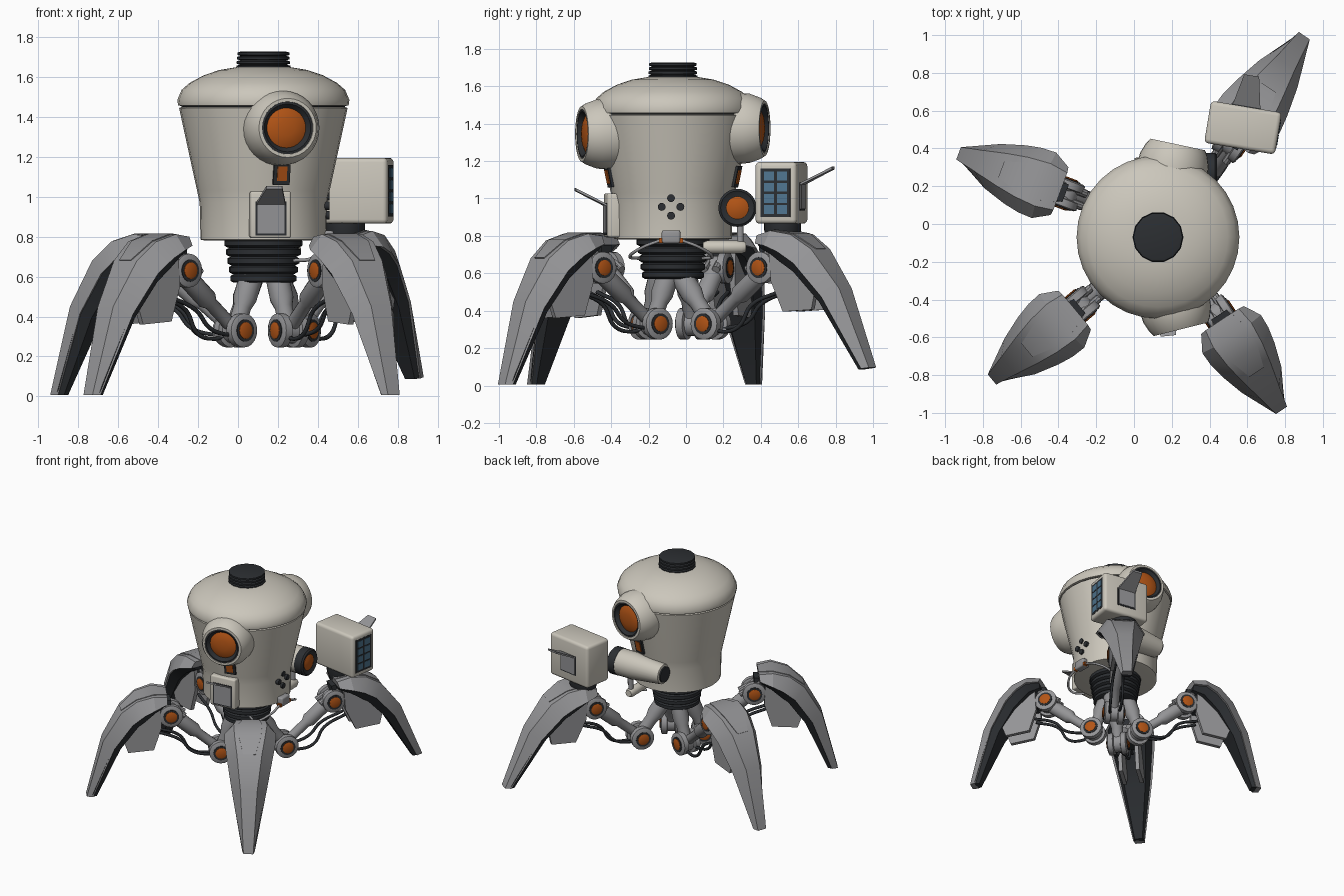
import bpy, bmesh
from math import radians, sin, cos, pi
from mathutils import Matrix, Vector

if "Cube" in bpy.data.objects:
    bpy.data.objects.remove(bpy.data.objects["Cube"])

T = Matrix.Translation
R = lambda deg, ax='Z': Matrix.Rotation(radians(deg), 4, ax)


def paint(name, rgb):
    m = bpy.data.materials.new(name)
    m.diffuse_color = (*rgb, 1)
    m.use_nodes = True
    m.node_tree.nodes["Principled BSDF"].inputs["Base Color"].default_value = m.diffuse_color
    return m


CREAM = paint("cream", (0.6, 0.57, 0.5))
GREY = paint("grey", (0.3, 0.3, 0.31))
BLACK = paint("black", (0.025, 0.028, 0.032))
ORANGE = paint("orange", (0.45, 0.09, 0.008))
BLUE = paint("blue", (0.08, 0.18, 0.28))


def finish(name, bm, mat=None, M=Matrix(), angle=35):
    bmesh.ops.recalc_face_normals(bm, faces=bm.faces)
    me = bpy.data.meshes.new(name)
    bm.to_mesh(me)
    bm.free()
    me.transform(M)
    me.shade_smooth()
    me.set_sharp_from_angle(angle=radians(angle))
    me.materials.append(mat or GREY)
    ob = bpy.data.objects.new(name, me)
    bpy.context.collection.objects.link(ob)
    return ob


def loft(name, rings, mat=None, M=Matrix(), angle=35):
    bm = bmesh.new()
    vs = [[bm.verts.new(p) for p in ring] for ring in rings]
    n = len(vs[0])
    for a, b in zip(vs, vs[1:]):
        for i in range(n):
            j = (i + 1) % n
            bm.faces.new((a[i], a[j], b[j], b[i]))
    bm.faces.new(vs[0][::-1])
    bm.faces.new(vs[-1])
    return finish(name, bm, mat, M, angle)


def lathe(name, profile, mat=None, M=Matrix(), n=32, angle=35):
    # profile of (radius, height) points, capped at both ends
    rings = [[(r * cos(2 * pi * i / n), r * sin(2 * pi * i / n), h) for i in range(n)] for r, h in profile]
    return loft(name, rings, mat, M, angle)


def box(name, size, mat=None, M=Matrix(), bevel=0.0):
    bm = bmesh.new()
    bmesh.ops.create_cube(bm, size=1, matrix=Matrix.Diagonal((*size, 1)))
    if bevel:
        bmesh.ops.bevel(bm, geom=bm.edges[:], offset=bevel, segments=3, profile=0.5, affect='EDGES')
    return finish(name, bm, mat, M)


def tube(name, pts, rad, mat=None, M=Matrix()):
    cu = bpy.data.curves.new(name, 'CURVE')
    cu.dimensions = '3D'
    cu.bevel_depth = rad
    cu.bevel_resolution = 1
    cu.resolution_u = 6
    cu.use_fill_caps = True
    sp = cu.splines.new('BEZIER')
    sp.bezier_points.add(len(pts) - 1)
    for bp, p in zip(sp.bezier_points, pts):
        bp.co = M @ Vector(p)
        bp.handle_left_type = bp.handle_right_type = 'AUTO'
    cu.materials.append(mat or GREY)
    bpy.context.collection.objects.link(bpy.data.objects.new(name, cu))


def rod(name, a, b, profile, mat=None, M=Matrix(), n=16):
    # lathe whose heights are fractions of the way from a to b
    a, b = Vector(a), Vector(b)
    d = b - a
    Q = M @ T(a) @ d.to_track_quat('Z', 'Y').to_matrix().to_4x4()
    return lathe(name, [(r, h * d.length) for r, h in profile], mat, Q, n)


def ribs(z0, z1, r0, r1, count):
    out = []
    s = (z1 - z0) / count
    for i in range(count):
        r, h = r0 + (r1 - r0) * i / (count - 1), z0 + s * i
        out += [(r - 0.015, h), (r, h + s * 0.2), (r, h + s * 0.75), (r - 0.015, h + s * 0.95)]
    return out


# Body, lid, cap and neck
C = T((0.127, -0.07, 0))
lathe("body_shell", [(0.29, 0.78), (0.315, 0.785), (0.319, 0.97), (0.332, 1.03), (0.419, 1.43), (0.422, 1.445),
                     (0.40, 1.452)], CREAM, C)
lathe("lid_seam", [(0.41, 1.43), (0.41, 1.48)], BLACK, C)
lathe("body_lid", [(0.41, 1.455), (0.427, 1.457), (0.431, 1.485), (0.41, 1.535), (0.37, 1.57), (0.30, 1.608),
                   (0.22, 1.635), (0.13, 1.65)], CREAM, C)
lathe("top_cap", ribs(1.64, 1.728, 0.135, 0.13, 4), BLACK, C, 14)
lathe("neck", ribs(0.57, 0.79, 0.165, 0.195, 5), BLACK, C, 24)


def awning(name, M):
    # tapered flap leaning outwards along local +x
    loft(name, [[(0, -0.075, 0), (0, -0.075, 0.012), (0, 0.075, 0.012), (0, 0.075, 0)],
                [(0.17, -0.04, 0.085), (0.17, -0.04, 0.1), (0.17, 0.04, 0.1), (0.17, 0.04, 0.085)]], None, M)


# Eyes front and back with a status strip below each
for side, heading, z in (("front", -76, 1.345), ("back", 78, 1.375)):
    H = C @ R(heading)
    E = H @ T((0, 0, z)) @ R(90, 'Y')
    lathe(side + "_eye_housing", [(0.185, 0.2), (0.19, 0.36), (0.185, 0.42), (0.165, 0.475), (0.148, 0.502),
                                  (0.132, 0.502), (0.125, 0.47)], CREAM, E)
    lathe(side + "_eye_ring", [(0.133, 0.44), (0.133, 0.497), (0.12, 0.499), (0.1, 0.475)], BLACK, E)
    lathe(side + "_eye_lens", [(0.1, 0.45), (0.1, 0.475), (0.075, 0.487), (0.04, 0.493), (0.01, 0.495)], ORANGE, E)
    S = H @ R(-3 if side == "back" else 1) @ T((0.342, 0, 1.12)) @ R(12, 'Y')
    box(side + "_strip_frame", (0.04, 0.085, 0.115), BLACK, S)
    box(side + "_strip_light", (0.05, 0.05, 0.075), ORANGE, S)

# Front hatch with flap
F = C @ R(-84)
box("front_hatch", (0.10, 0.205, 0.235), CREAM, F @ T((0.312, 0, 0.91)), 0.012)
box("front_hatch_frame", (0.02, 0.155, 0.17), BLACK, F @ T((0.354, 0, 0.89)))
box("front_hatch_window", (0.02, 0.135, 0.15), None, F @ T((0.358, 0, 0.89)))
awning("front_hatch_flap", F @ T((0.355, 0, 0.955)))

# Four vent holes on the right side
for dy, dz in ((0.05, 0), (-0.05, 0), (0, 0.047), (0, -0.047)):
    lathe("vent_hole", [(0.021, 0.27), (0.021, 0.332)], BLACK, C @ T((0, dy - 0.01, 0.955 + dz)) @ R(90, 'Y'), 16)

# Wire bracket on the lower right side
box("wire_bracket", (0.06, 0.10, 0.07), None, T((0.45, -0.08, 0.795)), 0.012)
for s in (-1, 1):
    box("bracket_light", (0.03, 0.02, 0.025), ORANGE, T((0.46, -0.08 + s * 0.055, 0.775)))
    tube("bracket_wire", [(0.46, -0.08 + s * 0.06, 0.775), (0.45, -0.08 + s * 0.15, 0.74),
                          (0.37, -0.08 + s * 0.22, 0.69), (0.28, -0.08 + s * 0.17, 0.68)], 0.009)

# Side scope behind the body
rod("scope_body", (0.0, 0.275, 0.95), (0.42, 0.275, 0.95),
    [(0.06, 0.0), (0.075, 0.01), (0.1, 0.6), (0.1, 0.88)], CREAM, n=24)
rod("scope_end", (-0.01, 0.275, 0.95), (0.03, 0.275, 0.95), [(0.06, 0), (0.06, 1)], BLACK, n=24)
rod("scope_ring", (0.37, 0.275, 0.95), (0.44, 0.275, 0.95), [(0.102, 0), (0.102, 0.85), (0.09, 1), (0.06, 0.8)], BLACK, n=24)
rod("scope_lens", (0.4, 0.275, 0.95), (0.44, 0.275, 0.95), [(0.06, 0), (0.06, 0.7), (0.03, 1)], ORANGE, n=24)
rod("side_canister", (0.28, 0.09, 0.74), (0.28, 0.32, 0.74), [(0.025, 0), (0.035, 0.1), (0.035, 0.9), (0.025, 1)], CREAM)
rod("canister_pipe", (0.28, 0.29, 0.74), (0.28, 0.29, 0.88), [(0.018, 0), (0.018, 1)])

# Control box riding on the back right leg
B = T((0.577, 0.51, 1.03)) @ R(-9.5)
box("control_box", (0.38, 0.225, 0.33), CREAM, B, 0.022)
lathe("control_box_mount", [(0.085, -0.25), (0.1, -0.2), (0.1, -0.155)], BLACK, B @ T((-0.04, 0, 0)), 16)
box("screen_panel", (0.02, 0.16, 0.26), BLACK, B @ T((0.1815, 0, 0.0)))
for i in range(2):
    for j in range(4):
        box("screen_cell", (0.02, 0.055, 0.048), BLUE, B @ T((0.184, -0.035 + 0.07 * i, -0.09 + 0.06 * j)))
K = B @ R(90)
box("box_hatch_frame", (0.02, 0.155, 0.15), BLACK, K @ T((0.106, 0, -0.02)))
box("box_hatch_window", (0.02, 0.135, 0.13), None, K @ T((0.11, 0, -0.02)))
awning("box_hatch_flap", K @ T((0.11, 0, 0.04)))

# Leg shield stations: ridge r, z, inward direction, half top width, half edge width, depth
STATIONS = [(0.55, 0.80, 0.1, -1, 0.105, 0.135, 0.045), (0.65, 0.812, -0.1, -0.99, 0.12, 0.185, 0.08),
            (0.77, 0.775, -0.5, -0.86, 0.11, 0.182, 0.1), (0.88, 0.68, -0.75, -0.66, 0.09, 0.165, 0.1),
            (1.01, 0.45, -0.91, -0.42, 0.06, 0.125, 0.085), (1.125, 0.006, -1, 0, 0.035, 0.045, 0.045)]


def section(st, pairs):
    r, z, nx, nz = st[:4]
    return [(r + nx * d, t, z + nz * d) for t, d in pairs]


def leg(name, origin, heading, reach=0.0, lift=0.0):
    L = T(origin) @ R(heading) @ T((reach, 0, 0))
    S = L @ T((0.52, 0, 0.63)) @ R(-lift, 'Y') @ T((-0.52, 0, -0.63))
    # armour shield, dark liner and raised inlay
    loft(name + "_shield", [section(s, ((-s[5], s[6]), (-s[4], 0), (s[4], 0), (s[5], s[6]))) for s in STATIONS],
         None, S, 25)
    loft(name + "_liner", [section(s, ((-s[5] * .93, s[6] - .01), (s[5] * .93, s[6] - .01),
                                       (s[5] * .65, s[6] * 1.6), (-s[5] * .65, s[6] * 1.6))) for s in STATIONS],
         BLACK, S, 25)
    loft(name + "_inlay", [section(s, ((-w, 0.02), (-w, -0.005), (w, -0.005), (w, 0.02)))
                           for s, w in zip(STATIONS[:4], (0.06, 0.085, 0.08, 0.045))], None, S, 25)
    # pair of inner fins below the shield, with the knee mount between them
    fin = [(0.6, 0.72), (0.59, 0.55), (0.645, 0.375), (0.83, 0.36), (0.9, 0.55), (0.74, 0.71)]
    for s in (-1, 1):
        loft(name + "_fin", [[(r, s * t, z) for r, z in fin] for t in (0.05, 0.08)], None, S)
    box(name + "_knee_mount", (0.2, 0.1, 0.16), BLACK, S @ T((0.62, 0, 0.67)))
    # joints with orange hubs
    hip, knee = (0.16, 0, 0.33), (0.52, 0, 0.63)
    for part, c in (("lower_joint", hip), ("upper_joint", knee)):
        J = L @ T(c) @ R(90, 'X')
        lathe(f"{name}_{part}", [(0.07, -0.075), (0.085, -0.068), (0.085, -0.03), (0.065, -0.025), (0.065, 0.025),
                                 (0.085, 0.03), (0.085, 0.068), (0.07, 0.075)], None, J, 20)
        lathe(f"{name}_{part}_ring", [(0.056, -0.079), (0.056, 0.079)], BLACK, J, 20)
        lathe(f"{name}_{part}_hub", [(0.032, -0.086), (0.042, -0.082), (0.042, 0.082), (0.032, 0.086)], ORANGE, J, 16)
    # thigh, arm, twin pistons and cables
    rod(name + "_thigh", (0.05 - reach, 0, 0.62), hip, [(0.06, 0), (0.06, 0.45), (0.045, 0.6), (0.045, 1)], None, L)
    rod(name + "_arm", hip, knee, [(0.035, 0), (0.035, 0.45), (0.052, 0.52), (0.052, 1)], None, L)
    for s in (-1, 1):
        rod(name + "_piston", (0.42, s * 0.035, 0.62), (0.62, s * 0.035, 0.75), [(0.022, 0), (0.022, 1)], None, L, 10)
        tube(name + "_cable", [(0.18, s * 0.03, 0.31), (0.27, s * 0.04, 0.30 + s * 0.012), (0.37, s * 0.045, 0.33 + s * 0.015),
                               (0.45, s * 0.04, 0.43), (0.62, s * 0.03, 0.5)], 0.011, BLACK, L)


leg("back_right_leg", (0.16, -0.09, 0), 55.7, 0.11, 8)
leg("front_right_leg", (0.165, -0.045, 0), -56.8)
leg("front_left_leg", (0.11, -0.10, 0), -140)
leg("back_left_leg", (0.125, -0.02, 0), 159.5)
